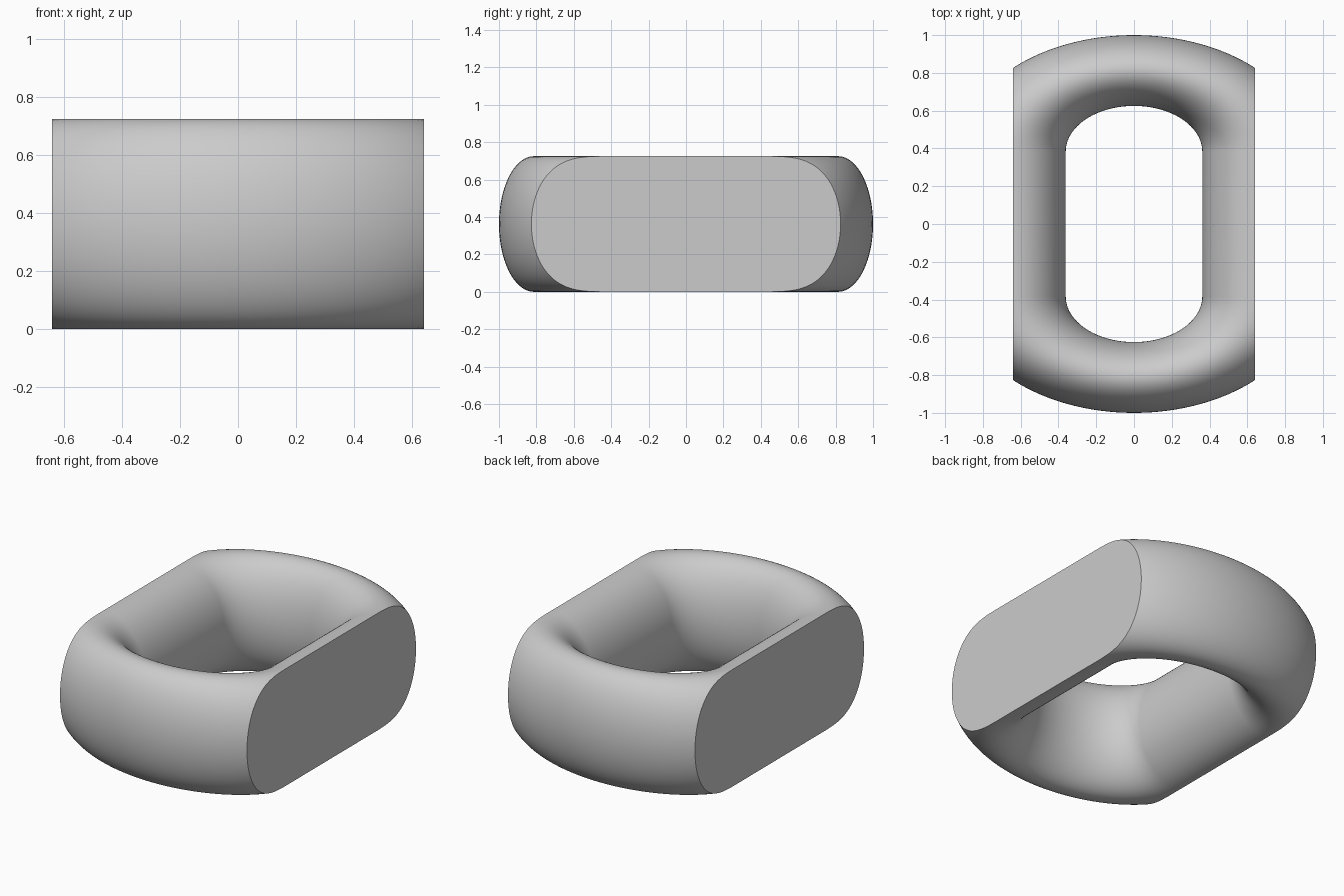
import bpy, bmesh
from math import sin, cos, pi

cube = bpy.data.objects.get("Cube")
if cube:
    bpy.data.objects.remove(cube, do_unlink=True)

HALF_WIDTH = 0.64      # flat cuts on both sides
HEIGHT = 0.725
BEND_Y = 0.383         # centre of each rounded end
BEND_RADIUS = 0.4295   # from bend centre to tube centre
TUBE_RADIUS = 0.1875
STRETCH = 1.493        # sideways stretch of the rounded ends
ARC_STEPS = 64         # per rounded end
TUBE_STEPS = 96

grey = bpy.data.materials.new("light grey")
grey.use_nodes = True
colour = (0.6, 0.6, 0.6, 1)
grey.diffuse_color = colour
grey.node_tree.nodes["Principled BSDF"].inputs["Base Color"].default_value = colour

bm = bmesh.new()


def tube_ring(angle, centre_y):
    """One oval cross-section of the tube."""
    ring = []
    for j in range(TUBE_STEPS):
        t = 2 * pi * (j + 0.5) / TUBE_STEPS
        r = BEND_RADIUS + TUBE_RADIUS * cos(t)
        ring.append(bm.verts.new((STRETCH * r * cos(angle),
                                  centre_y + r * sin(angle),
                                  HEIGHT / 2 * (1 + sin(t)))))
    return ring


# Closed link: two half-turns joined by straight sides
rings = []
for start, centre_y in ((0, BEND_Y), (pi, -BEND_Y)):
    for i in range(ARC_STEPS + 1):
        rings.append(tube_ring(start + pi * i / ARC_STEPS, centre_y))
for i, ring in enumerate(rings):
    following = rings[(i + 1) % len(rings)]
    for j in range(TUBE_STEPS):
        k = (j + 1) % TUBE_STEPS
        bm.faces.new((ring[j], following[j], following[k], ring[k]))

# Flat sides: slice and cap
for side in (-1, 1):
    cut = bmesh.ops.bisect_plane(
        bm, geom=bm.verts[:] + bm.edges[:] + bm.faces[:], dist=1e-5,
        plane_co=(side * HALF_WIDTH, 0, 0), plane_no=(side, 0, 0),
        clear_outer=True)
    rim = [e for e in cut["geom_cut"]
           if isinstance(e, bmesh.types.BMEdge) and e.is_boundary]
    bmesh.ops.edgenet_fill(bm, edges=rim)
bmesh.ops.recalc_face_normals(bm, faces=bm.faces)

mesh = bpy.data.meshes.new("cut_ring")
bm.to_mesh(mesh)
bm.free()
mesh.materials.append(grey)
ring_object = bpy.data.objects.new("cut_ring", mesh)
bpy.context.collection.objects.link(ring_object)
bpy.context.view_layer.objects.active = ring_object
ring_object.select_set(True)
bpy.ops.object.shade_smooth_by_angle(angle=pi / 6)
